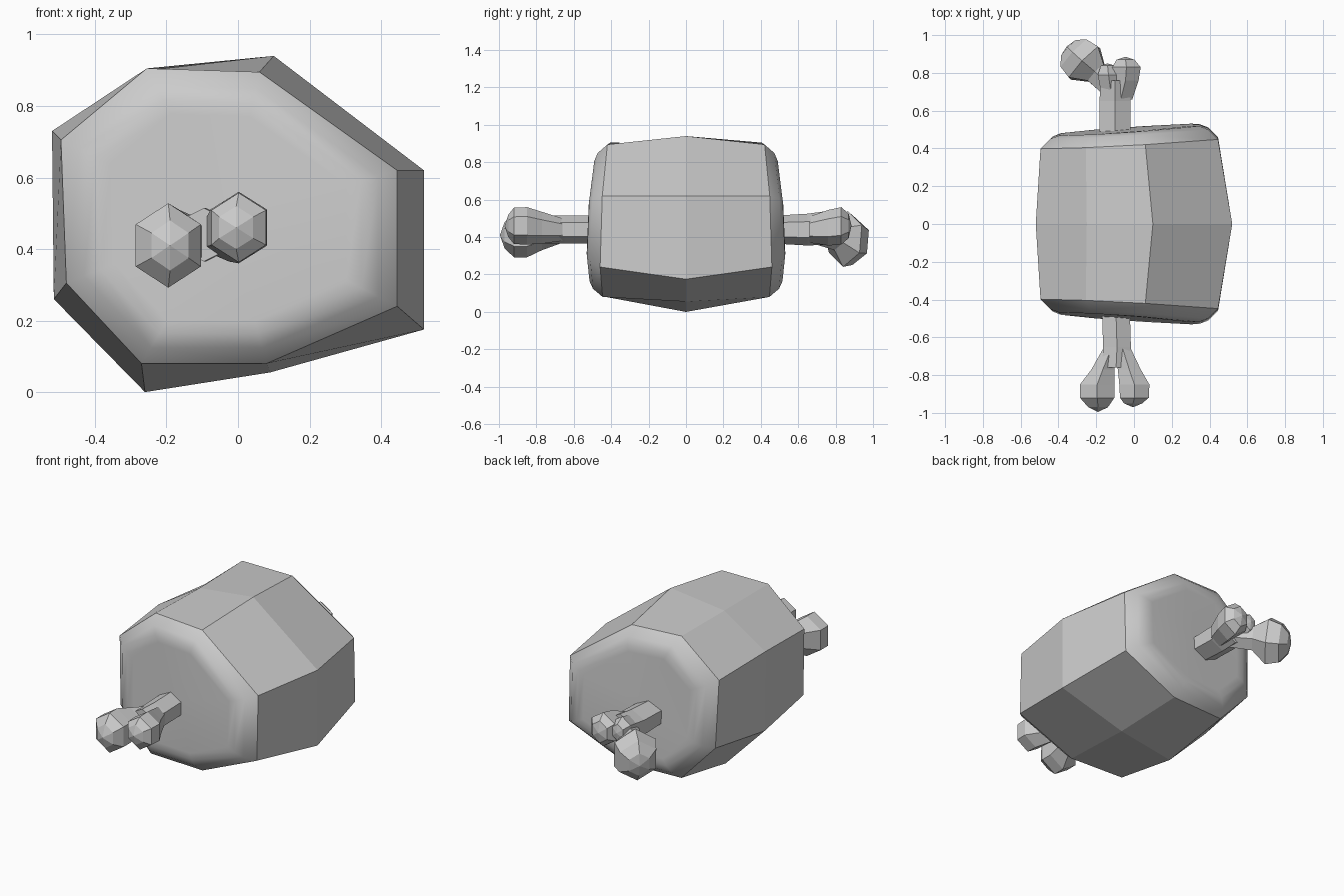
import bpy, bmesh
from math import cos, sin, pi
from mathutils import Vector

if "Cube" in bpy.data.objects:
    bpy.data.objects.remove(bpy.data.objects["Cube"])


def add_object(name, bm):
    bmesh.ops.recalc_face_normals(bm, faces=bm.faces)
    mesh = bpy.data.meshes.new(name)
    bm.to_mesh(mesh)
    bm.free()
    obj = bpy.data.objects.new(name, mesh)
    bpy.context.collection.objects.link(obj)
    return obj


def loft(name, rings, smooth_bands=()):
    """Skin a list of closed rings; close both ends with a fan."""
    bm = bmesh.new()
    loops = [[bm.verts.new(p) for p in ring] for ring in rings]
    n = len(rings[0])
    for k, (a, b) in enumerate(zip(loops, loops[1:])):
        for i in range(n):
            j = (i + 1) % n
            f = bm.faces.new((a[i], a[j], b[j], b[i]))
            f.smooth = k in smooth_bands
    for loop in (loops[0], loops[-1]):
        tip = bm.verts.new(sum((v.co for v in loop), Vector()) / n)
        for i in range(n):
            f = bm.faces.new((loop[i], loop[(i + 1) % n], tip))
            f.smooth = bool(smooth_bands)
    return add_object(name, bm)


def limb(name, sections, axis, turn=0.0, n=6, tip=0.0):
    """Faceted tube: sections are (centre, half width, half height)."""
    axis = Vector(axis).normalized()
    side = axis.cross(Vector((0, 0, 1))).normalized()
    up = side.cross(axis)
    rings = []
    for c, w, h in sections:
        rings.append([Vector(c) + side * w * cos(2 * pi * i / n + turn)
                      + up * h * sin(2 * pi * i / n + turn) for i in range(n)])
    obj = loft(name, rings)
    if tip:  # push the end pole out
        obj.data.vertices[len(obj.data.vertices) - 1].co += axis * tip
    return obj


# Meat: irregular eight-sided barrel, bevelled rim, soft flat ends
middle = [(-.52, .73), (-.515, .26), (-.26, 0), (.09, .055),
          (.52, .175), (.52, .62), (.10, .94), (-.25, .9)]
edge = [(-.495, .705), (-.48, .305), (-.27, .08), (.08, .08),
        (.445, .24), (.445, .62), (.06, .895), (-.255, .905)]
cx, cz = -.03, .48


def end_ring(s, scale, out):
    return [Vector((cx + (x - cx) * scale, s * (.43 + .05 * x - .03 * (z - .47) + out),
                    cz + (z - cz) * scale)) for x, z in edge]


steps = [(.70, .072), (.79, .07), (.89, .052), (1.0, 0)]
rings = [end_ring(-1, *st) for st in steps]
rings.append([Vector((x, 0, z)) for x, z in middle])
rings += [end_ring(1, *st) for st in reversed(steps)]
loft("meat", rings, smooth_bands=(0, 1, 2, 5, 6, 7))

# Bone shaft through the meat
limb("bone_shaft", [((-.095, -.76, .44), .085, .075), ((-.09, -.65, .44), .085, .075),
                    ((-.095, -.48, .44), .085, .075), ((-.1, .48, .44), .095, .075),
                    ((-.1, .65, .44), .095, .085), ((-.10, .76, .45), .09, .09)],
     (0, 1, 0), pi / 6)

# Front knuckles
limb("front_knuckle_left", [((-.12, -.66, .43), .05, .06), ((-.165, -.77, .42), .07, .09),
                            ((-.195, -.85, .41), .105, .118), ((-.195, -.92, .41), .105, .118),
                            ((-.19, -.97, .41), .06, .07)], (0, -1, 0), pi / 6, tip=.025)
limb("front_knuckle_right", [((-.06, -.66, .44), .05, .06), ((-.025, -.77, .45), .07, .085),
                             ((.002, -.85, .46), .092, .1), ((.002, -.92, .46), .088, .097),
                             ((-.005, -.95, .46), .055, .06)], (0, -1, 0), pi / 6, tip=.02)

# Back knuckles: upright twin lobe and a tilted heavy knob
limb("back_knuckle_right", [((-.07, .66, .44), .07, .07), ((-.045, .76, .45), .08, .095),
                            ((-.04, .83, .46), .087, .1), ((-.045, .87, .46), .055, .065)],
     (0, 1, 0), pi / 6, tip=.015)
limb("back_knuckle_middle", [((-.12, .68, .45), .06, .06), ((-.135, .79, .47), .065, .075),
                             ((-.14, .84, .47), .04, .05)], (0, 1, 0), pi / 6, tip=.01)
limb("back_knuckle_left", [((-.10, .70, .43), .06, .07), ((-.20, .80, .41), .07, .08),
                           ((-.262, .852, .39), .13, .15), ((-.315, .90, .375), .115, .125),
                           ((-.345, .93, .37), .065, .07)], (-.72, .68, -.12), pi / 6, tip=.015)
